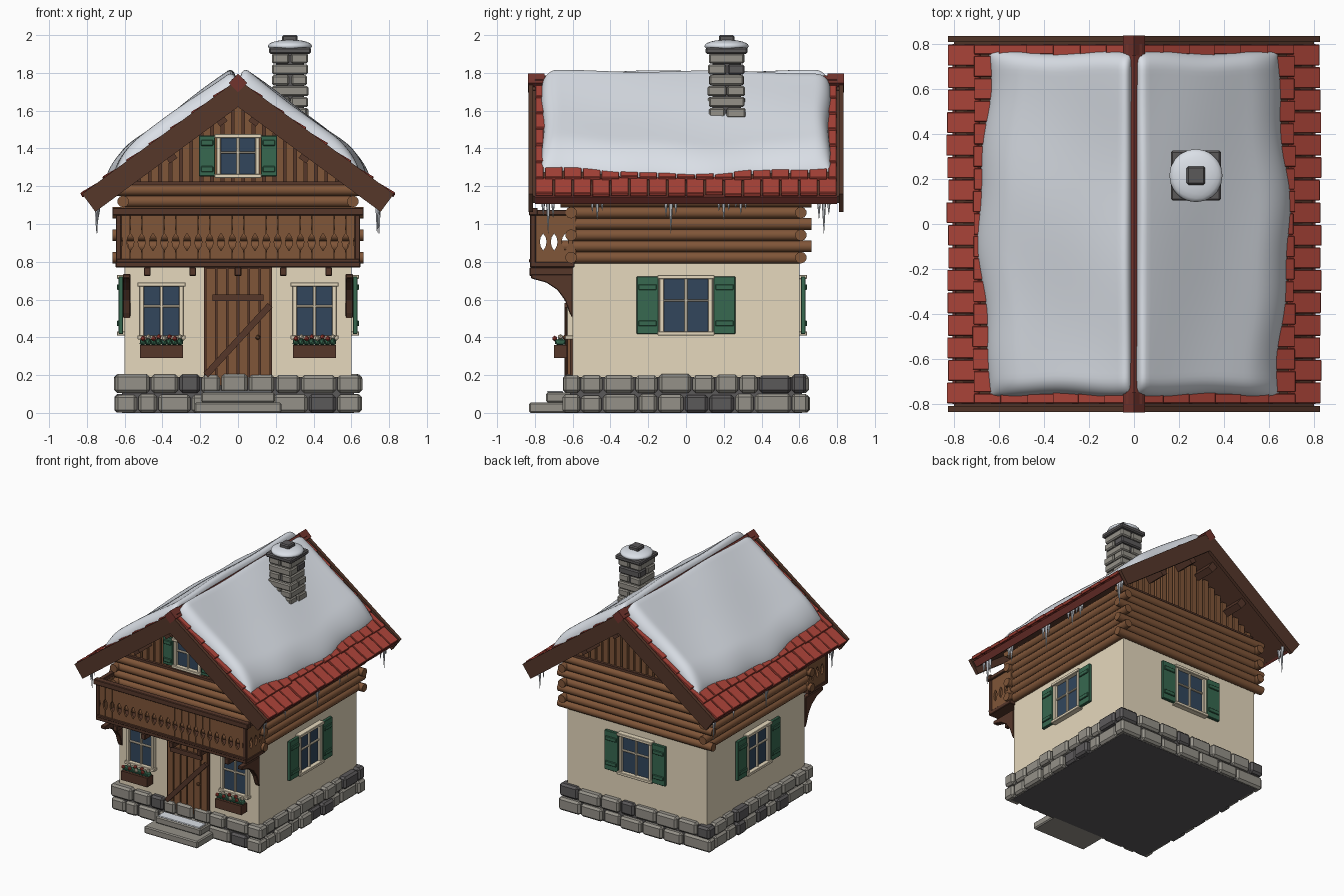
import bpy, bmesh, random
from math import atan2, cos, sin, pi, radians, sqrt, hypot
from mathutils import Matrix, Vector

random.seed(4)
if "Cube" in bpy.data.objects:
    bpy.data.objects.remove(bpy.data.objects["Cube"], do_unlink=True)


def material(name, *rgb):
    m = bpy.data.materials.new(name)
    m.use_nodes = True
    m.diffuse_color = (*rgb, 1)
    for node in m.node_tree.nodes:
        if node.type == 'BSDF_PRINCIPLED':
            node.inputs["Base Color"].default_value = (*rgb, 1)
    return m


plaster = material("cream plaster", .79, .69, .51)
stone = material("grey stone", .30, .285, .25)
slate = material("dark stone", .105, .10, .102)
tile_red = material("roof red", .43, .06, .042)
dark_red = material("ridge dark red", .17, .034, .026)
trim = material("dark wood", .092, .038, .023)
wood = material("warm wood", .215, .092, .04)
green = material("shutter green", .038, .14, .08)
glass = material("window blue", .032, .062, .108)
snow_white = material("snow white", .75, .79, .85)


def spin(angle, axis='Z'):
    return Matrix.Rotation(angle, 4, axis)


class Part:
    """One named object gathered from simple solids in a local frame."""

    def __init__(self, name, *colours, frame=Matrix()):
        self.name, self.colours, self.frame = name, colours, frame
        self.bm = bmesh.new()

    def paint(self, verts, slot):
        for f in {f for v in verts for f in v.link_faces}:
            f.material_index = slot

    def box(self, centre, size, slot=0, turn=Matrix()):
        m = self.frame @ Matrix.Translation(centre) @ turn @ Matrix.Diagonal((*size, 1))
        self.paint(bmesh.ops.create_cube(self.bm, size=1, matrix=m)["verts"], slot)

    def span(self, xs, ys, zs, slot=0):
        ranges = (xs, ys, zs)
        self.box([(a + b) / 2 for a, b in ranges], [b - a for a, b in ranges], slot)

    def rod(self, start, end, r_start, r_end, sides=10):
        a, b = Vector(start), Vector(end)
        m = self.frame @ Matrix.Translation((a + b) / 2) @ (b - a).to_track_quat('Z', 'Y').to_matrix().to_4x4()
        bmesh.ops.create_cone(self.bm, cap_ends=True, segments=sides, radius1=r_start,
                              radius2=r_end, depth=(b - a).length, matrix=m)

    def ball(self, centre, size, slot=0, detail=1):
        m = self.frame @ Matrix.Translation(centre) @ Matrix.Diagonal((*size, 1))
        made = bmesh.ops.create_icosphere(self.bm, subdivisions=detail, radius=1, matrix=m)
        self.paint(made["verts"], slot)

    def prism(self, outline, depth, place=Matrix()):
        m = self.frame @ place
        rings = [[self.bm.verts.new(m @ Vector((x, y, z))) for x, z in outline] for y in (-depth / 2, depth / 2)]
        faces = [self.bm.faces.new(ring) for ring in rings]
        for i in range(len(outline)):
            faces.append(self.bm.faces.new((rings[0][i - 1], rings[0][i], rings[1][i], rings[1][i - 1])))
        bmesh.ops.recalc_face_normals(self.bm, faces=faces)

    def done(self, bevel=0, smooth=False):
        mesh = bpy.data.meshes.new(self.name)
        self.bm.to_mesh(mesh)
        self.bm.free()
        for colour in self.colours:
            mesh.materials.append(colour)
        obj = bpy.data.objects.new(self.name, mesh)
        bpy.context.scene.collection.objects.link(obj)
        if smooth:
            for p in mesh.polygons:
                p.use_smooth = True
            mesh.set_sharp_from_angle(angle=radians(42))
        if bevel:
            mod = obj.modifiers.new("soft edges", 'BEVEL')
            mod.width, mod.segments, mod.limit_method = bevel, 1, 'ANGLE'


# Foundation: dark core ringed by two courses of rough stones
core = Part("foundation_core", slate)
core.span((-.615, .615), (-.615, .615), (0, .19))
core.done()
for side in range(4):
    course = Part(f"foundation_stones_{side}", stone, slate, frame=spin(side * pi / 2))
    limit = .655 if side % 2 == 0 else .56
    for row in range(2):
        x = -limit
        while x < limit - .01:
            end = x + random.uniform(.1, .2)
            if end > limit - .08:
                end = limit
            face = random.uniform(.635, .658)
            course.span((x + .004, end - .004), (-face, -.56),
                        (row * .105 + .001, row * .105 + random.uniform(.092, .101)), random.random() < .14)
            x = end
    course.done(.015)

# Front steps
steps = Part("front_steps", stone)
steps.span((-.23, .23), (-.83, -.6), (0, .055))
steps.span((-.195, .195), (-.74, -.6), (.055, .108))
steps.done(.008)
step_snow = Part("step_snow", snow_white)
step_snow.span((-.18, .18), (-.735, -.65), (.107, .116))
step_snow.done(.004)

# Plastered ground floor and log storey
walls = Part("plaster_walls", plaster)
walls.span((-.6, .6), (-.6, .6), (.18, .79))
walls.done()
inner = Part("log_core", trim)
inner.span((-.59, .59), (-.59, .59), (.785, 1.21))
inner.done()
logs = Part("wall_logs", wood)
for row in range(7):
    z = .822 + row * .0595
    along_x, along_y = (.665, .605) if row % 2 == 0 else (.605, .665)
    for s in (-1, 1):
        logs.rod((-along_x, s * .608, z), (along_x, s * .608, z), .031, .031)
        logs.rod((s * .608, -along_y, z), (s * .608, along_y, z), .031, .031)
logs.done(smooth=True)

# Gables: dark backing with vertical boards and a sill
RIDGE, SLOPE = 1.766, .735
PITCH = atan2(SLOPE, 1)
gable = Part("gables", trim, wood)
gable.prism([(-.6, 1.2), (.6, 1.2), (0, 1.66)], 1.14)
for s in (-1, 1):
    for i in range(-10, 11):
        x = i * .055
        top = 1.665 - SLOPE * abs(x)
        gable.span((x - .02, x + .02), (s * .585 - .012, s * .585 + .012), (1.2, top), 1)
    gable.box((0, s * .59, 1.215), (1.16, .05, .022))
gable.done()


# Windows, in a frame whose -y points out of the wall
def window(name, angle, x, z, w, h, shutter=0):
    p = Part(name, plaster, glass, green, frame=spin(angle) @ Matrix.Translation((x, -.6, z)))
    p.box((0, -.003, 0), (w - .02, .012, h - .02), 1)
    for s in (-1, 1):
        p.box((s * (w / 2 - .012), -.012, 0), (.024, .036, h))
        p.box((0, -.016, s * (h / 2 - .01)), (w + .02, .05, .022))
        if shutter:
            cx = s * (w / 2 + shutter / 2 + .006)
            p.box((cx, -.02, 0), (shutter, .024, h - .015), 2)
            for k in (-1, 1):
                p.box((cx, -.034, k * h * .3), (shutter - .02, .014, .03), 2)
    p.box((0, -.012, 0), (.014, .02, h))
    p.box((0, -.012, h * .08), (w, .018, .012))
    p.done(.003)


window("front_window_right", 0, -.405, .54, .235, .3)
window("front_window_left", 0, .405, .54, .235, .3)
window("gable_window", 0, 0, 1.36, .23, .23, .085)
for label, quarter in (("left", 1), ("back", 2), ("right", 3)):
    window(label + "_window", quarter * pi / 2, 0, .57, .28, .32, .115)

# Flower boxes under the front windows
for label, x in (("right", -.405), ("left", .405)):
    planter = Part("flower_box_" + label, trim, green, tile_red, plaster)
    planter.box((x, -.665, .325), (.225, .07, .07))
    for i in range(8):
        fx = x - .098 + i * .028
        planter.ball((fx, -.665, .375), (.02, .032, .022), 1)
        planter.ball((fx, -.695 + .03 * (i % 2), .394 + .008 * (i % 2)), (.015, .015, .015), 3 if i % 3 == 1 else 2)
    planter.done()

# Plank door with braces and knob
door = Part("door", trim, wood)
door.span((-.18, .18), (-.615, -.59), (.12, .77))
for i in range(6):
    door.box(((i - 2.5) * .058, -.617, .455), (.05, .02, .62), 1)
door.box((0, -.634, .61), (.27, .02, .036))
door.box((0, -.634, .385), (hypot(.34, .37), .02, .034), 0, spin(-atan2(.37, .34), 'Y'))
door.ball((.105, -.64, .4), (.014, .014, .014), 1)
door.done()

# Balcony: floor, joists, rails, notched planks, brackets
balcony = Part("balcony_frame", trim)
balcony.span((-.648, .648), (-.825, -.59), (.77, .8))
for i in range(-2, 3):
    balcony.span((i * .24 - .018, i * .24 + .018), (-.828, -.59), (.725, .77))
balcony.span((-.665, .665), (-.832, -.785), (1.045, 1.085))
balcony.span((-.645, .645), (-.83, -.8), (.795, .815))
for s in (-1, 1):
    balcony.box((s * .64, -.7, 1.06), (.036, .22, .03))
    balcony.box((s * .632, -.81, .92), (.03, .03, .26))
    curve = [(-.6, .5), (-.6, .735), (-.82, .735), (-.82, .712), (-.74, .69), (-.68, .65), (-.64, .595), (-.617, .53)]
    balcony.prism(curve, .04, Matrix.Translation((s * .59, 0, 0)) @ spin(pi / 2))
balcony.done(.004)
edge = [(.029, 0), (.029, .06), (.016, .08), (.011, .105), (.016, .13), (.029, .15), (.029, .245)]
plank = edge + [(-x, z) for x, z in reversed(edge)]
panels = Part("balcony_planks", wood)
for i in range(-10, 11):
    panels.prism(plank, .016, Matrix.Translation((i * .06, -.812, .8)))
for s in (-1, 1):
    for i in range(4):
        panels.prism(plank, .016, Matrix.Translation((s * .635, -.785 + i * .058, .8)) @ spin(pi / 2))
panels.done()

# Roof halves: the second is the first turned half round
for label, turn in (("left", 0), ("right", pi)):
    slope = spin(turn) @ Matrix.Translation((0, 0, RIDGE)) @ spin(PITCH, 'Y')
    deck = Part("roof_deck_" + label, trim, dark_red, frame=slope)
    deck.span((0, 1.012), (-.81, .81), (-.07, -.026))
    deck.span((1.0, 1.018), (-.8, .8), (-.072, -.024), 1)
    for u in (.2, .53):
        deck.box((u, 0, -.11), (.05, 1.5, .07))
    for s in (-1, 1):
        deck.box((.512, s * .822, -.059), (1.024, .026, .118))
    deck.done()

    tiles = Part("roof_tiles_" + label, tile_red, frame=slope)
    for row in range(7):
        cuts = [max(-.8, min(.8, -.8 + .1 * (c - .5 * (row % 2)))) for c in range(18)]
        for a, b in zip(cuts, cuts[1:]):
            if b - a > .01:
                tiles.box((.145 * (row + .5) + random.uniform(-.002, .01), (a + b) / 2, random.uniform(-.014, -.009)),
                          (.16, b - a - .007, .022), 0, spin(-.1, 'Y'))
    tiles.done(.003)

    # Snow blanket with a wavy lower edge and rounded rim
    snow = Part("roof_snow_" + label, snow_white)
    bmesh.ops.create_grid(snow.bm, x_segments=34, y_segments=54, size=1)
    for v in snow.bm.verts:
        y = .76 * sin(v.co.y * pi / 2)
        reach = .667 + .026 * cos(y * 4.5) + .008 * sin(y * 13)
        t = .5 + .5 * sin(v.co.x * pi / 2)
        x = .008 + t * (reach - .008)
        rim = 1
        for gap, radius in ((x - .008, .05), (reach - x, .13), (.76 - abs(y), .08)):
            rim *= sqrt(max(0, 1 - (1 - min(1, gap / radius)) ** 2))
        y *= 1 + .008 * sin(x * 14)
        lift = .077 + .007 * sin(y * 7 + x * 5) + .005 * sin(x * 11 - y * 3)
        v.co = spin(turn) @ Vector((x, y, RIDGE - SLOPE * x - .02 + rim * (lift + .02)))
    snow.done(smooth=True)

    # Icicles hanging in clusters below the eaves
    ice = Part("icicles_" + label, snow_white, frame=spin(turn))
    for y, longest in ((-.73, .15), (-.47, .08), (-.08, .15), (.2, .08), (.29, .05), (.73, .15)):
        for k in (-1, 0, 1):
            length = longest if k == 0 else longest * random.uniform(.3, .5)
            px, py = .742 + random.uniform(-.008, .008), y + k * .026
            ice.rod((px, py, 1.14), (px, py, 1.1 - length), .013, .001, 6)
    ice.done(smooth=True)

ridge = Part("ridge_cap", dark_red)
ridge.rod((0, -.8, 1.745), (0, .8, 1.745), .04, .04, 6)
for s in (-1, 1):
    ridge.box((0, s * .792, 1.746), (.07, .088, .07), 0, spin(pi / 4, 'Y'))
ridge.done()

# Chimney: stacked stones, slab, snow and flue
cx, cy = .275, .215
chimney = Part("chimney", stone, slate)
chimney.box((cx, cy, 1.7), (.15, .15, .4), 1)
for row in range(7):
    place = Matrix.Translation((cx, cy, 1.529 + row * .058)) @ spin(row % 2 * pi / 2)
    for s in (-1, 1):
        grow = random.uniform(-.012, .01)
        chimney.box(place @ Vector((s * .05, 0, 0)), (.094 + grow, .19 + grow, .053), random.random() < .25,
                    spin(row % 2 * pi / 2))
chimney.box((cx, cy, 1.918), (.222, .222, .034), 1)
chimney.box((cx, cy, 1.965), (.082, .082, .07), 1)
chimney.done(.008)
cap = Part("chimney_snow", snow_white)
cap.ball((cx, cy, 1.942), (.118, .118, .034), 0, 3)
cap.done(smooth=True)
